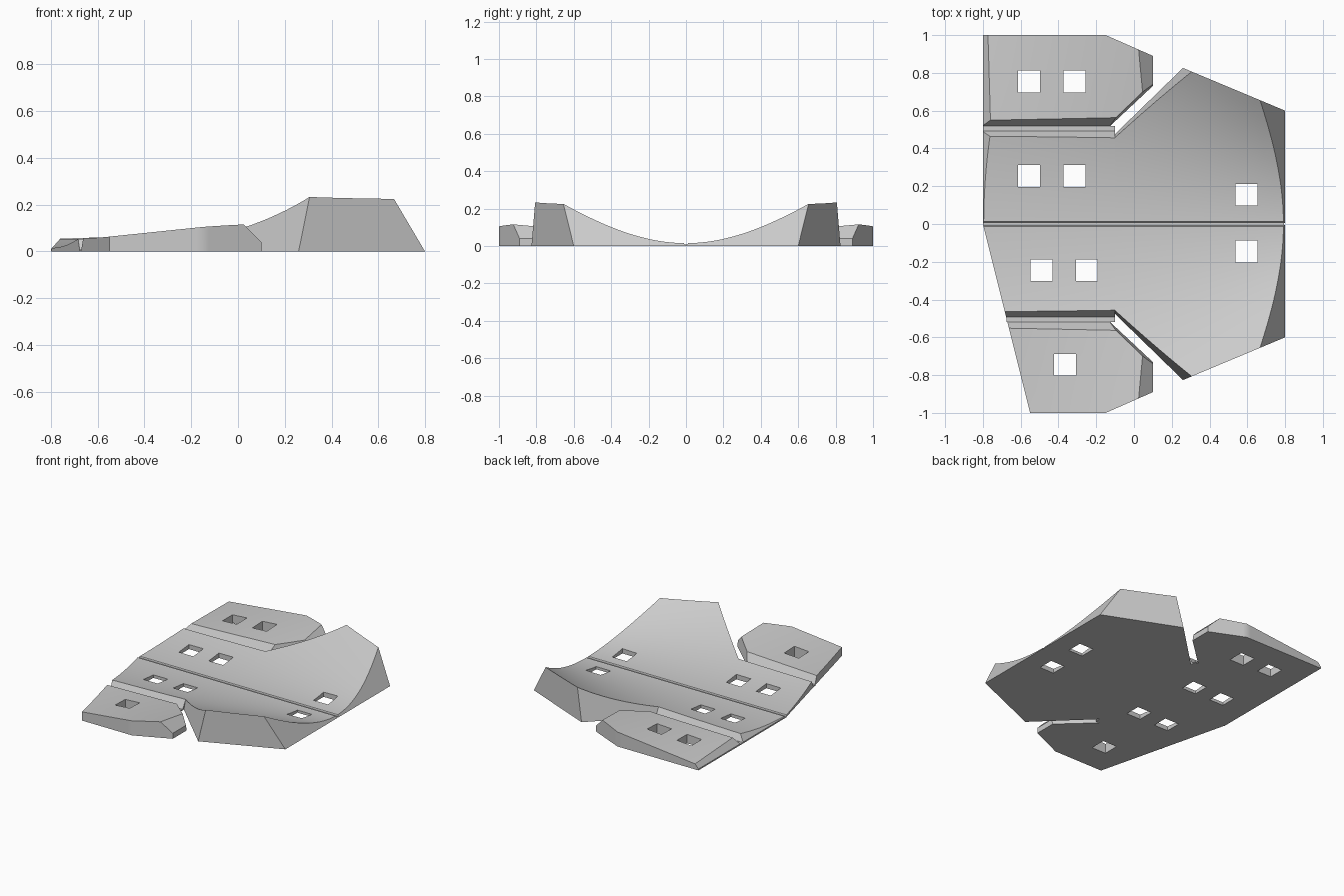
import bpy, bmesh, math
from mathutils import Vector

cube = bpy.data.objects.get("Cube")
if cube:
    bpy.data.objects.remove(cube, do_unlink=True)

# One plain grey for the whole shell
grey = bpy.data.materials.new("plain_grey")
grey.use_nodes = True
colour = (0.6, 0.6, 0.6, 1)
grey.diffuse_color = colour
grey.node_tree.nodes["Principled BSDF"].inputs["Base Color"].default_value = colour


def make_object(name, bm):
    bmesh.ops.recalc_face_normals(bm, faces=bm.faces[:])
    mesh = bpy.data.meshes.new(name)
    bm.to_mesh(mesh)
    bm.free()
    mesh.materials.append(grey)
    obj = bpy.data.objects.new(name, mesh)
    bpy.context.collection.objects.link(obj)
    return obj


def add_box(bm, x0, x1, y0, y1, z0, z1):
    cube = bmesh.ops.create_cube(bm, size=1)
    for v in cube["verts"]:
        v.co = (x0 + (v.co.x + .5) * (x1 - x0),
                y0 + (v.co.y + .5) * (y1 - y0),
                z0 + (v.co.z + .5) * (z1 - z0))


def trough(x, y):
    # conical dish, tighter towards the wide end
    return .015 + y * y / (3.78 - 2.6 * x)


def flap_top(x, y):
    # gently twisted sheet
    t = (y - .55) / .45
    return (1 - t) * (.055 + .03 * (x + .76)) + t * (.04 + .104 * (x + .775))


def upright(x0, y0, x1, y1):
    return (x0, y0, 0), (x1, y1, 0), (x1, y1, 1)


def panel(name, side, x0, x1, y0, y1, height, planes, inside, cutter):
    """Solid under a height function, trimmed by planes, with square holes."""
    bm = bmesh.new()
    bmesh.ops.create_grid(bm, x_segments=16, y_segments=28, size=.5)
    for v in bm.verts:
        x = x0 + (v.co.x + .5) * (x1 - x0)
        y = y0 + (v.co.y + .5) * (y1 - y0)
        v.co = (x, y * side, height(x, y))
    base = bmesh.ops.extrude_face_region(bm, geom=bm.faces[:])
    for v in base["geom"]:
        if isinstance(v, bmesh.types.BMVert):
            v.co.z = 0
    mid = Vector((inside[0], inside[1] * side, .01))
    for points in planes:
        a, b, c = (Vector((p[0], p[1] * side, p[2])) for p in points)
        n = (b - a).cross(c - a).normalized()
        if n.dot(mid - a) > 0:
            n = -n
        bmesh.ops.bisect_plane(bm, geom=bm.verts[:] + bm.edges[:] + bm.faces[:],
                               dist=1e-5, plane_co=a, plane_no=n, clear_outer=True)
        rim = [e for e in bm.edges if e.is_boundary]
        bmesh.ops.holes_fill(bm, edges=rim, sides=0)
    obj = make_object(name, bm)
    bpy.ops.object.select_all(action='DESELECT')
    obj.select_set(True)
    bpy.context.view_layer.objects.active = obj
    if cutter:
        mod = obj.modifiers.new("holes", 'BOOLEAN')
        mod.operation = 'DIFFERENCE'
        mod.solver = 'EXACT'
        mod.object = cutter
        bpy.ops.object.modifier_apply(modifier=mod.name)
    bpy.ops.object.shade_smooth_by_angle(angle=math.radians(25))


# Square hole cutters
bm = bmesh.new()
for x, y in ((-.555, .755), (-.315, .755), (-.555, .255), (-.315, .255), (.595, .155),
             (.595, -.145), (-.49, -.245), (-.25, -.245), (-.365, -.745)):
    add_box(bm, x - .058, x + .058, y - .058, y + .058, -.1, .5)
cutter = make_object("hole_cutter", bm)
cutter.hide_render = True

# Trimming planes shared by both sides
centre_groove = ((0, .004, 0), (1, .004, 0), (0, .015, .02))
inner_hinge = ((-1, .495, 0), (0, .495, 0), (0, .46, .06))
outer_hinge = ((-1, .515, 0), (0, .515, 0), (0, .553, .06))
wing_notch = ((-.1, .46, .06), (.31, .81, .235), (.257, .824, 0))
flap_notch = ((-.1, .556, .06), (.045, .70, .1), (.1, .731, 0))
end_slope = ((.8, 0, 0), (.8, 1, 0), (.67, 0, .22))
flap_slope = ((.1, 0, .04), (.1, 1, .04), (.02, 0, .12))
bevelled_rear = ((-.8, 0, .01), (-.8, 1, .01), (-.76, 0, .055))
slanted_rear = upright(-.8, 0, -.55, 1)

for side, label, rear in ((1, "left", bevelled_rear), (-1, "right", slanted_rear)):
    panel(label + "_rear_deck", side, -.8, -.1, 0, .5, trough,
          (centre_groove, inner_hinge, rear), (-.4, .2), cutter)
    panel(label + "_front_wing", side, -.1, .8, 0, .85, trough,
          (centre_groove, wing_notch, end_slope, upright(.25, .83, .8, .6)),
          (.3, .2), cutter)
    panel(label + "_flap", side, -.8, .1, .5, 1, flap_top,
          (outer_hinge, flap_notch, flap_slope, rear, upright(-.15, 1, .1, .89)),
          (-.3, .8), cutter)

    # Thin living hinge between deck and flap
    bm = bmesh.new()
    start = -.8 if side > 0 else -.675
    add_box(bm, start, -.1, *sorted((.492 * side, .518 * side)), 0, .008)
    make_object(label + "_hinge", bm)

# Thin strip under the centre fold
bm = bmesh.new()
add_box(bm, -.8, .795, -.008, .008, 0, .007)
make_object("centre_hinge", bm)

bpy.data.objects.remove(cutter, do_unlink=True)
